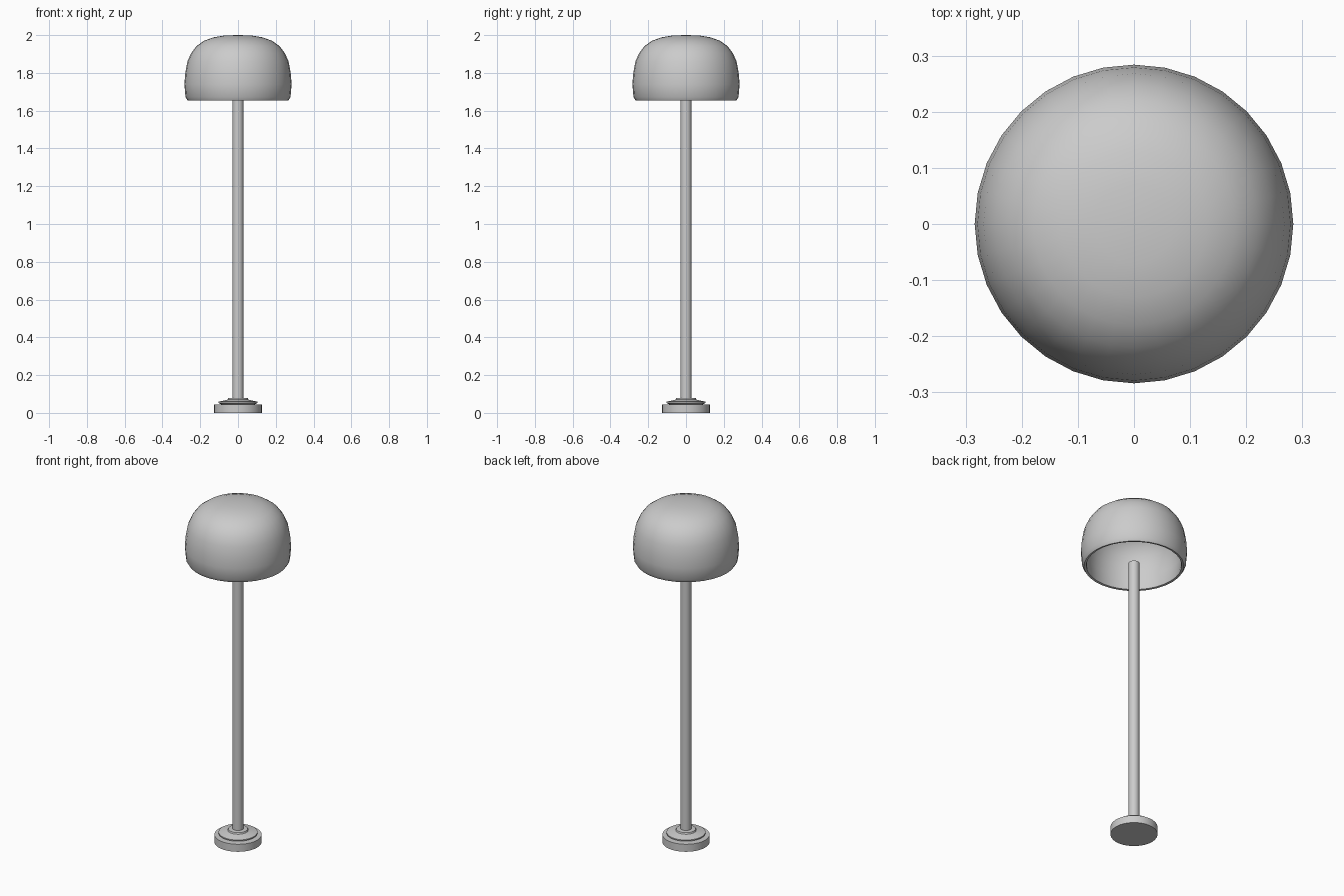
import bpy, bmesh, math

if "Cube" in bpy.data.objects:
    bpy.data.objects.remove(bpy.data.objects["Cube"])


def lathe(name, profile, segments=32, angle=30):
    """Spin a (radius, height) profile around z."""
    bm = bmesh.new()
    verts = [bm.verts.new((r, 0, z)) for r, z in profile]
    edges = [bm.edges.new(pair) for pair in zip(verts, verts[1:])]
    bmesh.ops.spin(bm, geom=verts + edges, axis=(0, 0, 1), cent=(0, 0, 0),
                   angle=math.tau, steps=segments, use_duplicate=False)
    bmesh.ops.remove_doubles(bm, verts=bm.verts, dist=1e-4)
    bmesh.ops.recalc_face_normals(bm, faces=bm.faces)
    mesh = bpy.data.meshes.new(name)
    bm.to_mesh(mesh)
    bm.free()
    obj = bpy.data.objects.new(name, mesh)
    bpy.context.collection.objects.link(obj)
    bpy.ops.object.select_all(action='DESELECT')
    obj.select_set(True)
    bpy.context.view_layer.objects.active = obj
    bpy.ops.object.shade_smooth_by_angle(angle=math.radians(angle))
    return obj


# Stepped round foot
lathe("base", [(0, 0), (0.126, 0), (0.126, 0.044), (0.085, 0.044),
               (0.104, 0.052), (0.104, 0.059), (0.055, 0.07),
               (0.052, 0.078), (0.029, 0.08), (0, 0.08)])

# Straight pole, ending just inside the shade
lathe("pole", [(0, 0.07), (0.029, 0.07), (0.029, 1.67), (0, 1.67)])

# Hollow domed shade: outer skin, rolled rim, inner skin
lathe("shade", [(0, 2.0), (0.07, 1.998), (0.13, 1.988), (0.18, 1.97),
                (0.22, 1.942), (0.248, 1.905), (0.268, 1.86),
                (0.279, 1.80), (0.284, 1.74), (0.278, 1.672),
                (0.267, 1.653), (0.255, 1.655), (0.252, 1.665),
                (0.258, 1.74), (0.254, 1.80), (0.243, 1.85),
                (0.222, 1.895), (0.19, 1.93), (0.15, 1.955),
                (0.08, 1.97), (0, 1.975)], angle=40)
